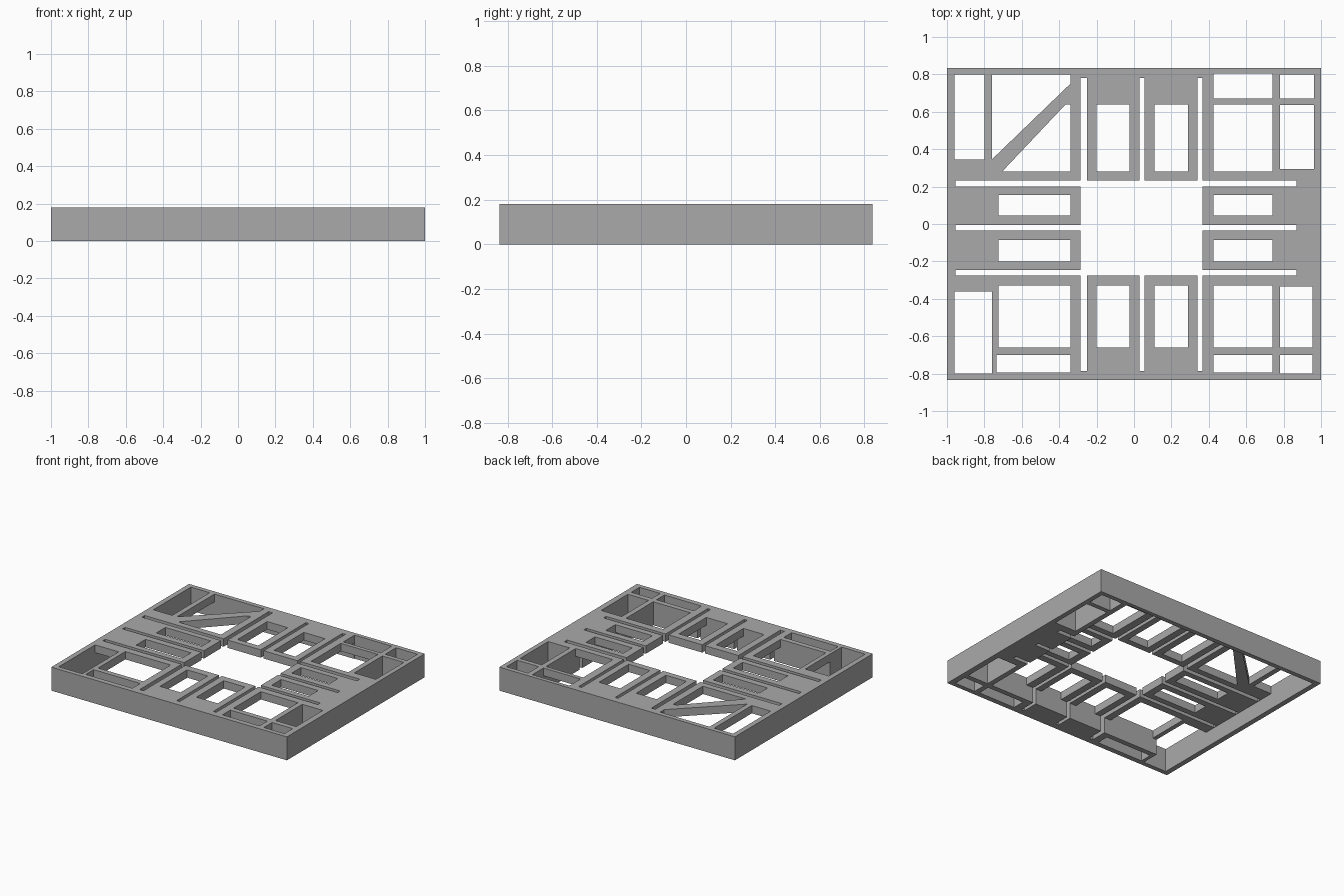
import bpy, bmesh

cube = bpy.data.objects.get("Cube")
if cube:
    bpy.data.objects.remove(cube, do_unlink=True)

HEIGHT = 0.18
PLATE_UNDERSIDE = 0.12
LOW, HIGH = -0.1, 0.3

grey = bpy.data.materials.new("plain_grey")
grey.use_nodes = True
grey.diffuse_color = (0.4, 0.4, 0.4, 1)
grey.node_tree.nodes["Principled BSDF"].inputs["Base Color"].default_value = (0.4, 0.4, 0.4, 1)


def add_prism(bm, outline, z0, z1):
    """Extrude a counter-clockwise outline between two heights."""
    base = [bm.verts.new((x, y, z0)) for x, y in outline]
    face = bm.faces.new(base)
    out = bmesh.ops.extrude_face_region(bm, geom=[face])
    for v in out["geom"]:
        if isinstance(v, bmesh.types.BMVert):
            v.co.z = z1


def rect(x0, x1, y0, y1):
    return [(x0, y0), (x1, y0), (x1, y1), (x0, y1)]


def make_object(name, outlines, z0, z1):
    bm = bmesh.new()
    for outline in outlines:
        add_prism(bm, outline, z0, z1)
    bmesh.ops.recalc_face_normals(bm, faces=bm.faces)
    mesh = bpy.data.meshes.new(name)
    bm.to_mesh(mesh)
    bm.free()
    obj = bpy.data.objects.new(name, mesh)
    bpy.context.collection.objects.link(obj)
    return obj


def grid(columns, rows):
    return [rect(*c, *r) for c in columns for r in rows]


# Solid slab
frame = make_object("lattice_frame", [rect(-1, 1, -0.835, 0.835)], 0, HEIGHT)
frame.data.materials.append(grey)

# Hollow underside, leaving deep borders along the front and one side
hollow = [(-0.96, -0.80), (-0.76, -0.80), (-0.76, -0.66), (0.74, -0.66),
          (0.74, 0.80), (-0.96, 0.80)]

# Windows through the plate
left, right = (-0.725, -0.34), (0.425, 0.74)
mid = [(-0.20, -0.025), (0.11, 0.29)]
back, front = (0.28, 0.64), (-0.66, -0.33)
windows = grid(mid, [back, front])
windows += grid([left, right], [(0.045, 0.155), (-0.20, -0.085), front])
windows += grid([right], [back, (0.67, 0.805)])
windows += grid([(0.78, 0.963)], [(0.295, 0.635), (0.67, 0.80)])
windows += grid([(0.78, 0.955)], [(-0.66, -0.335), (-0.80, -0.70)])
windows += grid([right, (-0.735, -0.34)], [(-0.795, -0.70)])
windows += [rect(-0.96, -0.80, 0.345, 0.80), rect(-0.96, -0.76, -0.80, -0.36)]

# Openings either side of the diagonal brace
windows += [[(-0.76, 0.345), (-0.34, 0.75), (-0.34, 0.80), (-0.76, 0.80)],
            [(-0.705, 0.28), (-0.34, 0.28), (-0.34, 0.64), (-0.365, 0.64)]]

# Central opening and the slots that separate the panels
centre = [rect(-0.285, 0.365, -0.275, 0.233)]
long_slots = [rect(-0.955, 0.87, y0, y1)
              for y0, y1 in [(0.20, 0.233), (-0.035, -0.005), (-0.275, -0.245)]]
cross_slots = [rect(x0, x1, -0.785, 0.78)
               for x0, x1 in [(-0.285, -0.252), (0.03, 0.055), (0.34, 0.365)]]

cutters = [make_object("hollow_cutter", [hollow], LOW, PLATE_UNDERSIDE),
           make_object("window_cutter", windows, LOW, HIGH),
           make_object("centre_cutter", centre, LOW, HIGH),
           make_object("long_slot_cutter", long_slots, LOW, HIGH),
           make_object("cross_slot_cutter", cross_slots, LOW, HIGH)]
for cutter in cutters:
    cutter.hide_render = True
    mod = frame.modifiers.new(cutter.name, "BOOLEAN")
    mod.operation = "DIFFERENCE"
    mod.solver = "EXACT"
    mod.object = cutter

# Bake the cuts and discard the cutters
bpy.context.view_layer.update()
depsgraph = bpy.context.evaluated_depsgraph_get()
baked = bpy.data.meshes.new_from_object(frame.evaluated_get(depsgraph))
frame.modifiers.clear()
frame.data = baked
baked.materials.clear()
baked.materials.append(grey)
for poly in baked.polygons:
    poly.material_index = 0
for cutter in cutters:
    bpy.data.objects.remove(cutter, do_unlink=True)
